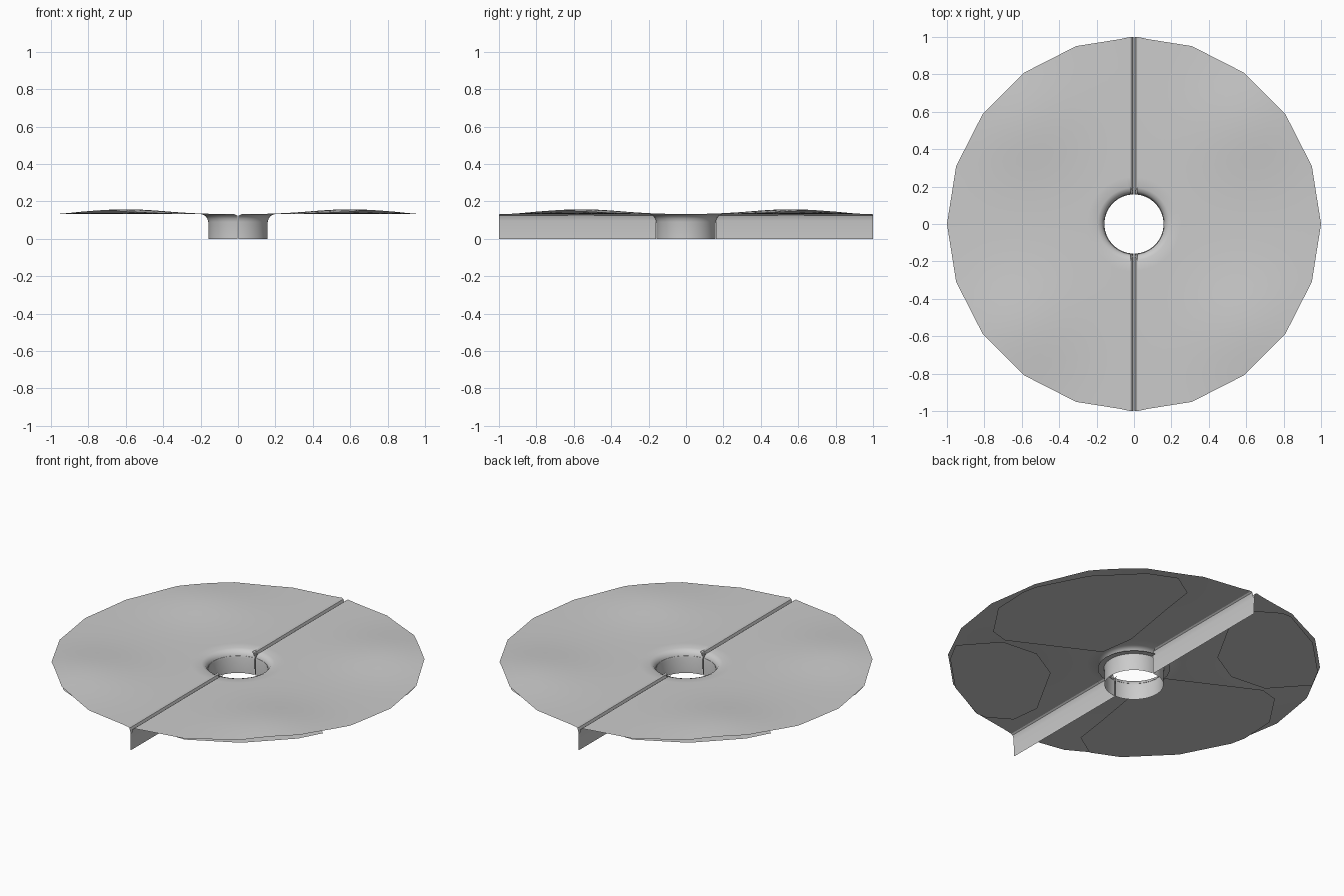
import bpy, bmesh, math

if "Cube" in bpy.data.objects:
    bpy.data.objects.remove(bpy.data.objects["Cube"])

SEAM = 0.02
BASE = 0.131


def height(x, y):
    # gentle mounds, one in each quadrant
    z = BASE
    for cx, cy in ((0.6, 0.56), (0.6, -0.56), (-0.6, 0.56), (-0.6, -0.56)):
        d2 = (x - cx) ** 2 + (y - cy) ** 2
        z += 0.027 * math.exp(-d2 / 0.085)
    return z


def rim_radius(a):
    # distance to the edge of a 20-sided polygon
    step = math.radians(18)
    return math.cos(step / 2) / math.cos((a % step) - step / 2)


def make_object(name, bm, turn):
    bmesh.ops.remove_doubles(bm, verts=bm.verts, dist=0.0002)
    me = bpy.data.meshes.new(name)
    bm.to_mesh(me)
    bm.free()
    ob = bpy.data.objects.new(name, me)
    bpy.context.collection.objects.link(ob)
    ob.rotation_euler.z = turn
    bpy.context.view_layer.objects.active = ob
    ob.select_set(True)
    bpy.ops.object.shade_smooth_by_angle(angle=math.radians(35))
    ob.select_set(False)
    return ob


def grid(bm, rows):
    vs = [[bm.verts.new(p) for p in row] for row in rows]
    for a, b in zip(vs, vs[1:]):
        for i in range(len(a) - 1):
            bm.faces.new((a[i], b[i], b[i + 1], a[i + 1]))


def half_sheet(name, turn):
    bm = bmesh.new()
    angles = [math.radians(-90 + 4.5 * i) for i in range(41)]
    rows = []
    # collar around the central hole, rolled into the sheet
    for r, z in ((0.158, 0.0), (0.159, 0.09), (0.164, 0.108), (0.175, 0.123)):
        rows.append([(max(r * math.cos(a), 0.003), r * math.sin(a), z) for a in angles])
    # wavy top out to the faceted rim
    n = 14
    for k in range(n + 1):
        row = []
        for a in angles:
            r = 0.195 + (rim_radius(a) - 0.195) * k / n
            x, y = max(r * math.cos(a), SEAM), r * math.sin(a)
            row.append((x, y, height(x, y)))
        rows.append(row)
    grid(bm, rows)
    # seam edge turned down to the ground
    for s in (-1, 1):
        strip = []
        for k in range(n + 1):
            y = s * (0.16 + 0.84 * k / n)
            top = height(SEAM, y)
            strip.append([(SEAM, y, top), (0.011, y, top - 0.006),
                          (0.006, y, 0.112), (0.003, y, 0.095), (0.002, y, 0)])
        if s > 0:
            strip.reverse()
        grid(bm, strip)
    bmesh.ops.recalc_face_normals(bm, faces=bm.faces)
    bm.faces.ensure_lookup_table()
    if max(bm.faces, key=lambda f: f.calc_area()).normal.z < 0:
        bmesh.ops.reverse_faces(bm, faces=bm.faces)
    make_object(name, bm, turn)


def under_patch(name, pts, turn):
    # shallow flat backing below a mound
    bm = bmesh.new()
    f = bm.faces.new([bm.verts.new((x, y, 0.121)) for x, y in pts])
    if f.normal.z > 0:
        f.normal_flip()
    make_object(name, bm, turn)


def ledge(name, turn):
    # narrow ledge under the hole collar
    bm = bmesh.new()
    angles = [math.radians(-86 + 17.2 * i) for i in range(11)]
    grid(bm, [[(r * math.cos(a), r * math.sin(a), 0.1) for a in angles] for r in (0.161, 0.195)])
    make_object(name, bm, turn)


large = [(0.81, -0.21), (0.95, 0.0), (0.96, 0.22), (0.94, 0.31), (0.8, 0.58), (0.58, 0.8),
         (0.42, 0.87), (0.28, 0.78), (0.25, 0.57), (0.19, 0.2), (0.22, 0.0), (0.7, -0.24)]
small = [(0.87, -0.45), (0.7, -0.26), (0.48, -0.24), (0.29, -0.35), (0.1, -0.69),
         (0.12, -0.86), (0.25, -0.94), (0.31, -0.94), (0.58, -0.8), (0.8, -0.58)]

for side, turn in (("right", 0), ("left", math.pi)):
    half_sheet(f"{side}_half_sheet", turn)
    under_patch(f"{side}_large_backing", large, turn)
    under_patch(f"{side}_small_backing", small, turn)
    ledge(f"{side}_collar_ledge", turn)
